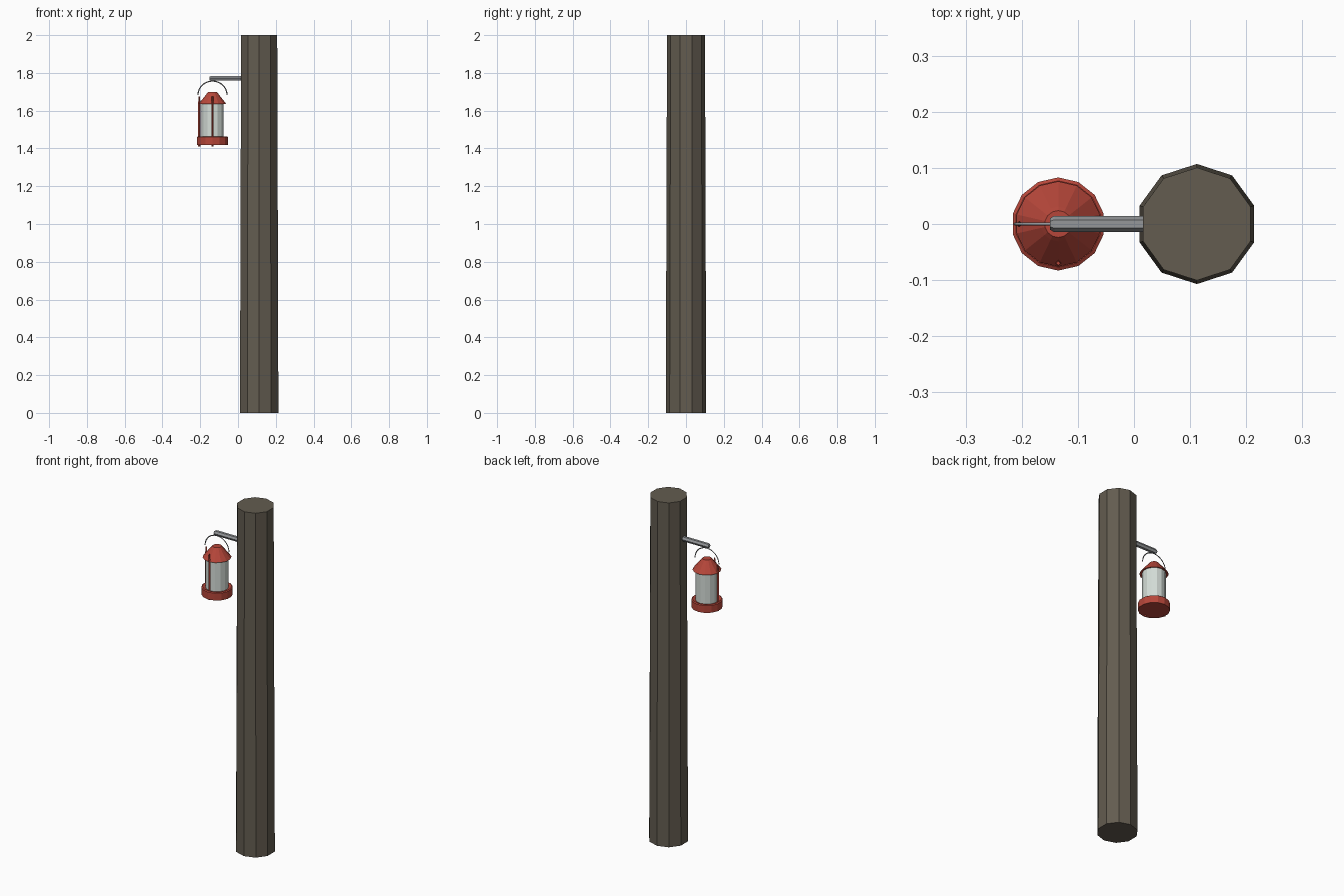
import bpy, math
from mathutils import Vector

if "Cube" in bpy.data.objects:
    bpy.data.objects.remove(bpy.data.objects["Cube"])


def material(name, rgb):
    m = bpy.data.materials.new(name)
    m.diffuse_color = (*rgb, 1)
    m.use_nodes = True
    m.node_tree.nodes["Principled BSDF"].inputs["Base Color"].default_value = m.diffuse_color
    return m


WOOD = material("weathered wood", (0.125, 0.107, 0.08))
RED = material("lantern red", (0.47, 0.062, 0.042))
GLASS = material("pale glass", (0.66, 0.72, 0.68))
METAL = material("grey metal", (0.3, 0.31, 0.32))


def lathe(name, profile, sides, mat, loc=(0, 0, 0), axis='Z'):
    """Flat-shaded turned part from (radius, height) pairs, first vertex on +y, capped ends."""
    verts, faces = [], []
    for r, h in profile:
        for i in range(sides):
            a = math.pi / 2 + 2 * math.pi * i / sides
            c, s = r * math.cos(a), r * math.sin(a)
            verts.append((c, s, h) if axis == 'Z' else (h, s, -c))
    for k in range(len(profile) - 1):
        for i in range(sides):
            j = (i + 1) % sides
            faces.append((k * sides + i, k * sides + j, (k + 1) * sides + j, (k + 1) * sides + i))
    faces.append(tuple(reversed(range(sides))))
    last = (len(profile) - 1) * sides
    faces.append(tuple(range(last, last + sides)))
    me = bpy.data.meshes.new(name)
    me.from_pydata(verts, [], faces)
    me.materials.append(mat)
    ob = bpy.data.objects.new(name, me)
    ob.location = loc
    bpy.context.collection.objects.link(ob)
    return ob


LX = -0.135   # lantern axis

# Tapered ten-sided post
lathe("post", [(0.107, 0), (0.1005, 2)], 10, WOOD, (0.112, 0, 0))

# Six-sided hanging arm with a chamfered tip
lathe("arm", [(0.010, -0.15), (0.0145, -0.142), (0.0145, 0.04)], 6, METAL, (0, 0, 1.772), 'X')

# Lantern body
lathe("lantern_base", [(0.083, 1.418), (0.083, 1.46), (0.077, 1.464), (0.058, 1.458)], 14, RED, (LX, 0, 0))
lathe("lantern_glass", [(0.061, 1.45), (0.061, 1.645)], 14, GLASS, (LX, 0, 0))
lathe("lantern_cap", [(0.058, 1.64), (0.076, 1.634), (0.031, 1.69), (0.024, 1.698)], 14, RED, (LX, 0, 0))

# Two upright guard rods, at the front and the outer side
for name, dx, dy in (("front_rod", 0, -0.07), ("side_rod", -0.07, 0)):
    lathe(name, [(0.006, 1.411), (0.006, 1.64), (0.004, 1.675)], 4, RED, (LX + dx, dy, 0))

# Wire bail looped over the arm
cu = bpy.data.curves.new("bail", 'CURVE')
cu.dimensions = '3D'
cu.bevel_depth = 0.003
cu.bevel_resolution = 0
cu.use_fill_caps = True
n = 14
sp = cu.splines.new('POLY')
sp.points.add(n)
for i, p in enumerate(sp.points):
    a = math.pi * i / n
    p.co = (LX + 0.077 * math.cos(a), 0, 1.682 + 0.075 * math.sin(a), 1)
cu.materials.append(METAL)
bail = bpy.data.objects.new("bail", cu)
bpy.context.collection.objects.link(bail)
